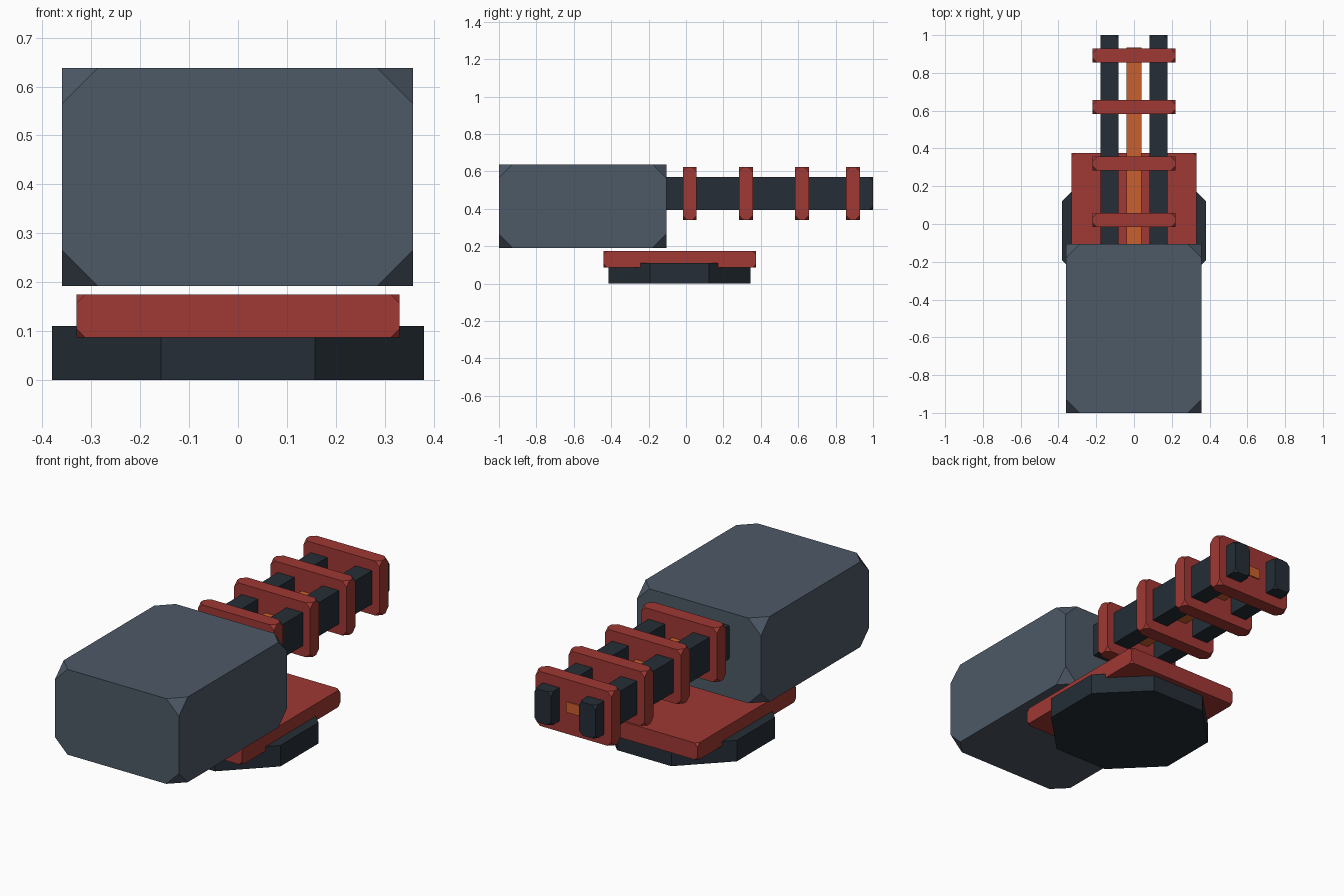
import bpy
import bmesh
import math
from mathutils import Matrix, Vector

default = bpy.data.objects.get("Cube")
if default:
    bpy.data.objects.remove(default, do_unlink=True)


def make_material(name, rgb):
    mat = bpy.data.materials.new(name)
    mat.use_nodes = True
    mat.diffuse_color = (*rgb, 1)
    mat.node_tree.nodes["Principled BSDF"].inputs["Base Color"].default_value = (*rgb, 1)
    return mat


slate = make_material("slate_grey", (0.075, 0.1, 0.135))
red = make_material("brick_red", (0.35, 0.04, 0.033))
dark = make_material("dark_steel", (0.018, 0.027, 0.037))
orange = make_material("copper_orange", (0.6, 0.114, 0.026))


def finish(name, bm, mat):
    bmesh.ops.recalc_face_normals(bm, faces=bm.faces)
    mesh = bpy.data.meshes.new(name)
    bm.to_mesh(mesh)
    bm.free()
    mesh.materials.append(mat)
    obj = bpy.data.objects.new(name, mesh)
    bpy.context.collection.objects.link(obj)
    return obj


def cut_box(name, low, high, cut, mat):
    """Box between two corners, with each of its eight corners cut off."""
    low, high = Vector(low), Vector(high)
    bm = bmesh.new()
    bmesh.ops.create_cube(bm, size=1)
    bmesh.ops.scale(bm, vec=high - low, verts=bm.verts)
    bmesh.ops.translate(bm, vec=(low + high) / 2, verts=bm.verts)
    bmesh.ops.bevel(bm, geom=bm.verts[:], offset=cut, offset_type="OFFSET",
                    segments=1, profile=0.5, affect="VERTICES")
    return finish(name, bm, mat)


# Eight-sided foot, flat sides facing the axes
foot = bmesh.new()
radius = 0.38 / math.cos(math.pi / 8)
bmesh.ops.create_cone(foot, cap_ends=True, segments=8, radius1=radius, radius2=radius, depth=0.11,
                      matrix=Matrix.Translation((0, -0.035, 0.055)) @ Matrix.Rotation(math.pi / 8, 4, "Z"))
finish("turntable_base", foot, dark)

# Mounting plate and main housing
cut_box("mounting_plate", (-0.33, -0.44, 0.087), (0.33, 0.375, 0.175), 0.018, red)
cut_box("housing", (-0.36, -1, 0.192), (0.358, -0.105, 0.638), 0.073, slate)

# Twin rails with the core bar between them
for side, name in ((-1, "right_rail"), (1, "left_rail")):
    inner, outer = sorted((side * 0.082, side * 0.177))
    cut_box(name, (inner, -0.12, 0.395), (outer, 1, 0.57), 0.02, dark)
cut_box("core_bar", (-0.04, -0.12, 0.455), (0.04, 0.935, 0.51), 0.008, orange)

# Ribs clamping the rails
for i, y in enumerate((0.02, 0.32, 0.62, 0.892)):
    cut_box(f"rib_{i + 1}", (-0.22, y - 0.037, 0.34), (0.22, y + 0.037, 0.625), 0.025, red)
